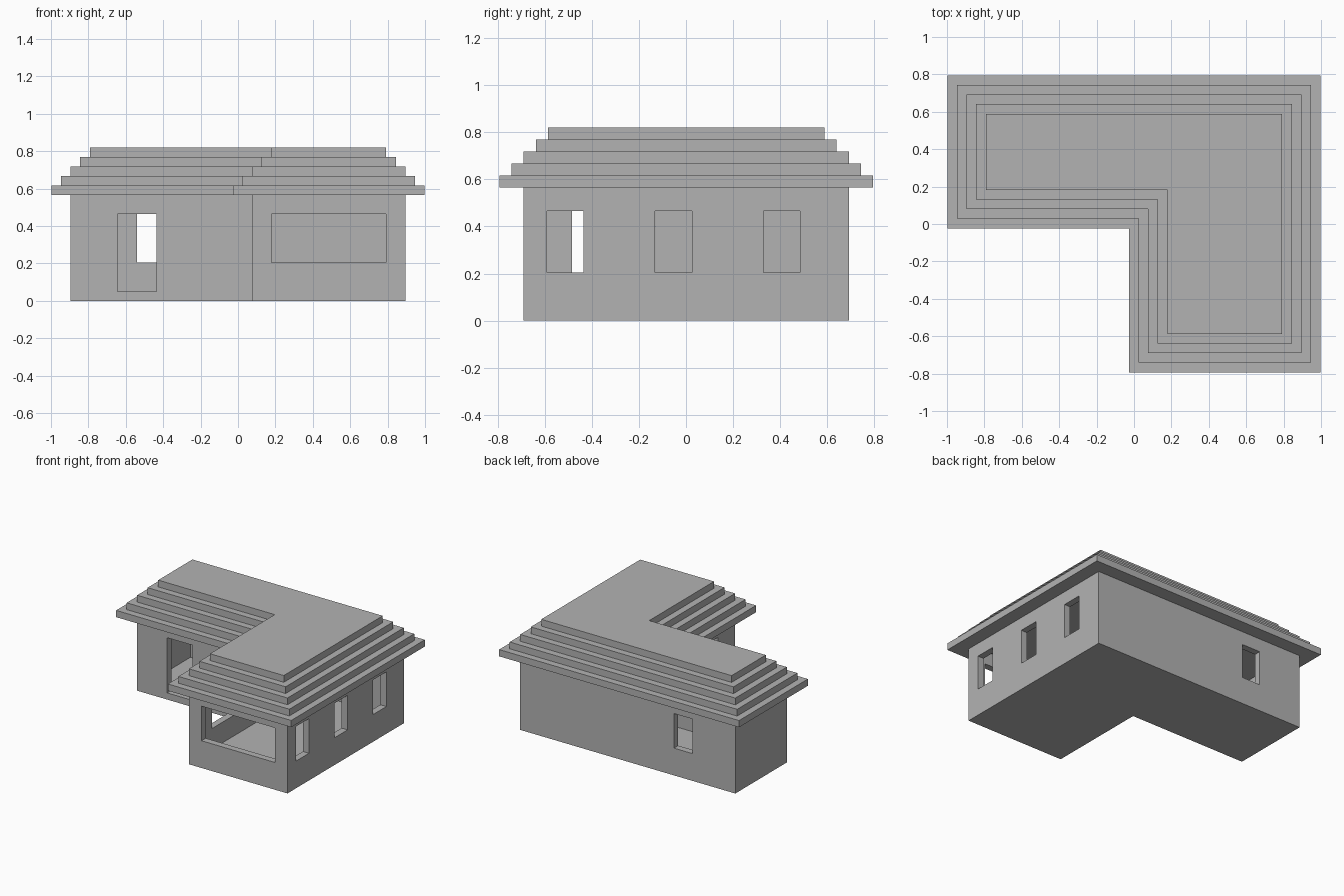
import bpy, bmesh

cube = bpy.data.objects.get("Cube")
if cube:
    bpy.data.objects.remove(cube, do_unlink=True)

grey = bpy.data.materials.new("plain grey")
grey.use_nodes = True
grey.diffuse_color = (0.45, 0.45, 0.45, 1)
grey.node_tree.nodes["Principled BSDF"].inputs["Base Color"].default_value = grey.diffuse_color

WALL = 0.05       # wall and floor thickness
TOP = 0.565       # top of the walls
TIER = 0.051      # height of one roof tier


def prism(name, outline, z0, z1):
    """Extrude a counter-clockwise outline from z0 up to z1."""
    bm = bmesh.new()
    base = bm.faces.new([bm.verts.new((x, y, z0)) for x, y in outline])
    up = bmesh.ops.extrude_face_region(bm, geom=[base])["geom"]
    verts = [v for v in up if isinstance(v, bmesh.types.BMVert)]
    bmesh.ops.translate(bm, verts=verts, vec=(0, 0, z1 - z0))
    bmesh.ops.recalc_face_normals(bm, faces=bm.faces)
    mesh = bpy.data.meshes.new(name)
    bm.to_mesh(mesh)
    bm.free()
    mesh.materials.append(grey)
    obj = bpy.data.objects.new(name, mesh)
    bpy.context.collection.objects.link(obj)
    return obj


def l_shape(grow):
    """L-shaped plan of the house, offset outwards by grow."""
    g = grow
    left, right, front, back = -0.895 - g, 0.895 + g, -0.69 - g, 0.692 + g
    nx, ny = 0.075 - g, 0.08 - g
    return [(nx, front), (right, front), (right, back),
            (left, back), (left, ny), (nx, ny)]


def cut(target, cutter):
    """Subtract a cutter from the target and discard the cutter."""
    cutter.hide_render = True
    mod = target.modifiers.new("cut", "BOOLEAN")
    mod.operation = "DIFFERENCE"
    mod.solver = "EXACT"
    mod.object = cutter
    bpy.context.view_layer.objects.active = target
    bpy.ops.object.modifier_apply(modifier=mod.name)
    bpy.data.objects.remove(cutter, do_unlink=True)


def opening(x0, x1, y0, y1, z0=0.205, z1=0.465):
    cut(walls, prism("opening_cutter", [(x0, y0), (x1, y0), (x1, y1), (x0, y1)], z0, z1))


# Hollow walls with a floor slab
walls = prism("walls", l_shape(0), 0, TOP)
cut(walls, prism("room_cutter", l_shape(-WALL), WALL, TOP + 0.1))

# Wide front window, door, back window and inner side window
opening(0.18, 0.79, -0.75, -0.6)
opening(-0.645, -0.435, 0.02, 0.17, z0=WALL)
opening(-0.54, -0.385, 0.6, 0.75)
opening(0.02, 0.17, -0.485, -0.13)

# Three windows along the right side
for y in (-0.513, -0.053, 0.407):
    opening(0.8, 0.95, y - 0.078, y + 0.078)

# Stepped roof, each tier smaller than the one below
for i in range(5):
    prism(f"roof_tier_{i + 1}", l_shape(0.103 - 0.0515 * i), TOP + TIER * i, TOP + TIER * (i + 1))
